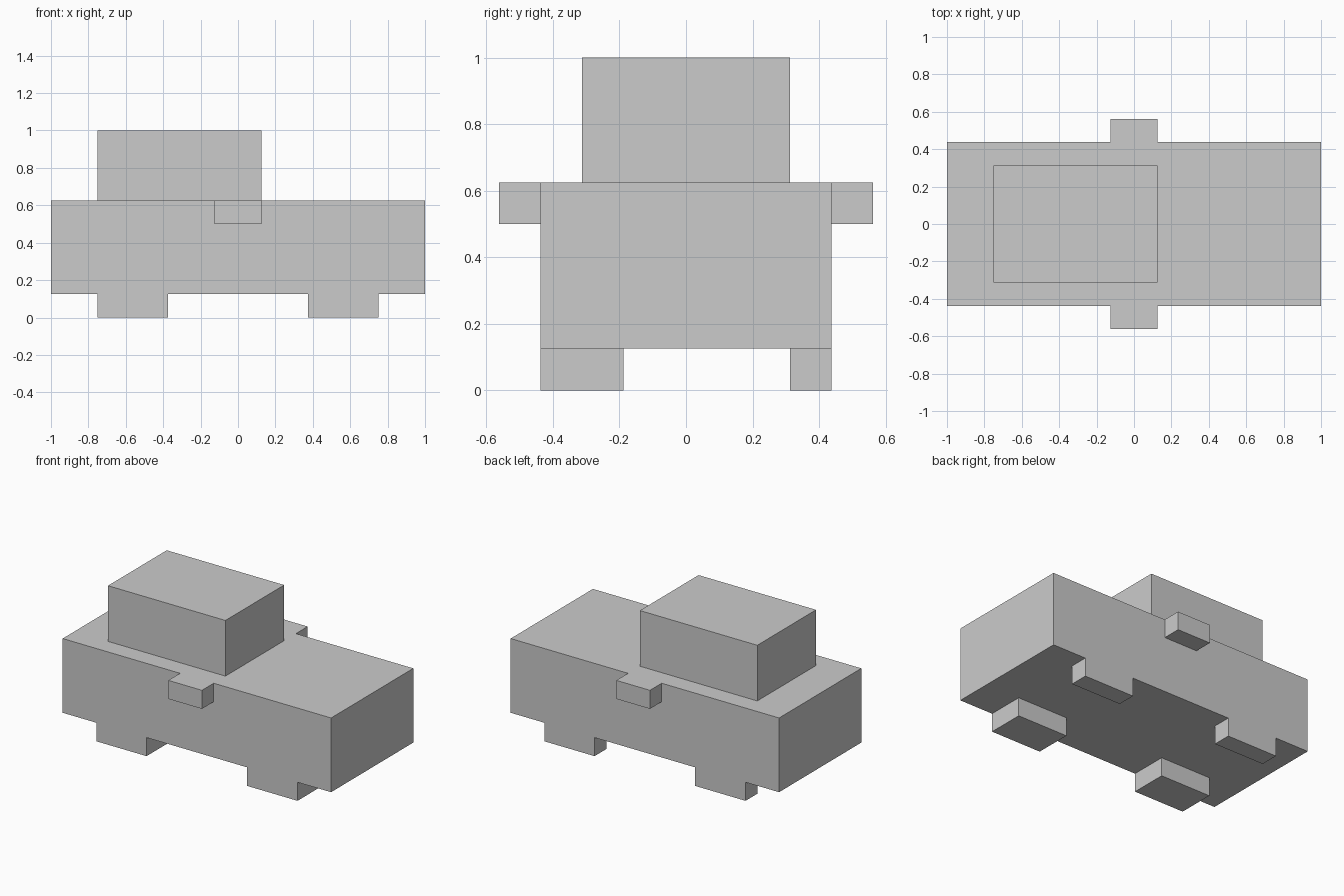
import bpy, bmesh, math

if "Cube" in bpy.data.objects:
    bpy.data.objects.remove(bpy.data.objects["Cube"])


def box(name, x, y, z):
    """Box spanning the given (min, max) ranges."""
    bm = bmesh.new()
    bmesh.ops.create_cube(bm, size=1)
    for v in bm.verts:
        v.co = [r[0] if c < 0 else r[1] for c, r in zip(v.co, (x, y, z))]
    mesh = bpy.data.meshes.new(name)
    bm.to_mesh(mesh)
    bm.free()
    obj = bpy.data.objects.new(name, mesh)
    bpy.context.collection.objects.link(obj)
    return obj


# Main body and cabin
body = box("car_body", (-1, 1), (-0.4375, 0.4375), (0.125, 0.625))
box("cabin", (-0.75, 0.125), (-0.3125, 0.3125), (0.625, 1))

# Side mirrors, flush with the body top
parts = [
    box("front_mirror", (-0.125, 0.125), (-0.5625, -0.4375), (0.5, 0.625)),
    box("back_mirror", (-0.125, 0.125), (0.4375, 0.5625), (0.5, 0.625)),
]

# Wheels: wide pair on the front side, narrow pair on the back side
for end, x in (("left", (-0.75, -0.375)), ("right", (0.375, 0.75))):
    parts.append(box(f"front_{end}_wheel", x, (-0.4375, -0.1875), (0, 0.125)))
    parts.append(box(f"back_{end}_wheel", x, (0.3125, 0.4375), (0, 0.125)))

# Fuse mirrors and wheels into the body so flush faces have no seams
bpy.context.view_layer.objects.active = body
for part in parts:
    mod = body.modifiers.new(part.name, 'BOOLEAN')
    mod.operation = 'UNION'
    mod.solver = 'EXACT'
    mod.object = part
    bpy.ops.object.modifier_apply(modifier=mod.name)
    bpy.data.objects.remove(part)

# Merge coplanar faces
bm = bmesh.new()
bm.from_mesh(body.data)
bmesh.ops.remove_doubles(bm, verts=bm.verts, dist=1e-5)
bmesh.ops.dissolve_limit(bm, angle_limit=math.radians(1), verts=bm.verts, edges=bm.edges)
bm.to_mesh(body.data)
bm.free()
